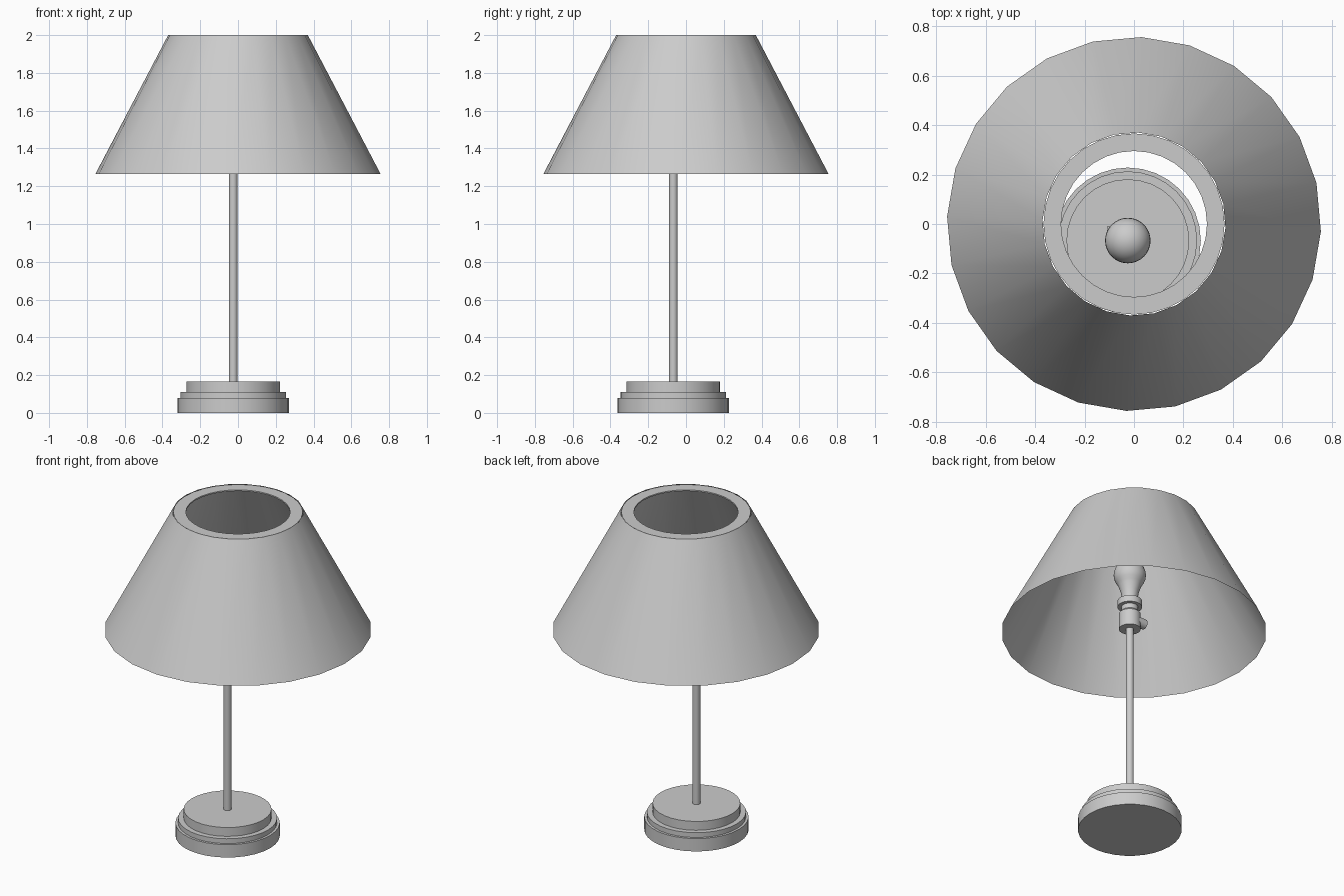
import bpy, math

if "Cube" in bpy.data.objects:
    bpy.data.objects.remove(bpy.data.objects["Cube"])

grey = bpy.data.materials.new("plain grey")
grey.diffuse_color = (0.6, 0.6, 0.6, 1)
grey.use_nodes = True
grey.node_tree.nodes["Principled BSDF"].inputs["Base Color"].default_value = grey.diffuse_color
AX, AY = -0.025, -0.067  # axis of the stand


def lathe(name, profile, sides=32, loc=(AX, AY, 0), turn=0.0, rot=(0, 0, 0), closed=False, angle=35):
    """Spin (radius, height) points about z; end points at radius 0 become poles."""
    verts, rings, faces = [], [], []
    for r, z in profile:
        n = 1 if r == 0 else sides
        rings.append([len(verts) + i for i in range(n)])
        for i in range(n):
            a = turn + 2 * math.pi * i / sides
            verts.append((r * math.cos(a), r * math.sin(a), z))
    pairs = list(zip(rings, rings[1:]))
    if closed:
        pairs.append((rings[-1], rings[0]))
    for a, b in pairs:
        for i in range(sides):
            j = (i + 1) % sides
            if len(a) == 1:
                faces.append((a[0], b[j], b[i]))
            elif len(b) == 1:
                faces.append((a[i], a[j], b[0]))
            else:
                faces.append((a[i], a[j], b[j], b[i]))
    me = bpy.data.meshes.new(name)
    me.from_pydata(verts, [], faces)
    me.materials.append(grey)
    ob = bpy.data.objects.new(name, me)
    ob.location, ob.rotation_euler = loc, rot
    bpy.context.collection.objects.link(ob)
    bpy.ops.object.select_all(action='DESELECT')
    ob.select_set(True)
    bpy.context.view_layer.objects.active = ob
    bpy.ops.object.shade_smooth_by_angle(angle=math.radians(angle))
    return ob


def disc(name, r, z0, z1, **kw):
    return lathe(name, [(0, z0), (r, z0), (r, z1), (0, z1)], **kw)


# Stepped base
disc("base_bottom", 0.295, 0, 0.08)
disc("base_middle", 0.28, 0.08, 0.11)
disc("base_top", 0.248, 0.11, 0.165)

# Pole
disc("pole", 0.0225, 0.165, 1.33, sides=20)

# Socket with collar, and the side switch knob
lathe("socket", [(0, 1.32), (0.062, 1.32), (0.062, 1.42), (0.048, 1.435),
                 (0.048, 1.465), (0.07, 1.465), (0.07, 1.505), (0, 1.505)])
disc("switch_knob", 0.03, 0, 0.075, sides=16, loc=(-0.035, -0.04, 1.37),
     rot=(0, -math.pi / 2, 0))

# Bulb: flared neck running into a sphere
R, C = 0.092, 1.675
neck = [(0, 1.5), (0.046, 1.5), (0.046, 1.53), (0.052, 1.565), (0.064, 1.6)]
ball = [(R * math.cos(t), C + R * math.sin(t))
        for t in (math.radians(-40 + 13 * i) for i in range(10))]
lathe("bulb", neck + ball + [(0, C + R)])

# Open conical shade and the flat ring in its top
lathe("shade", [(0.756, 1.264), (0.37, 2.0)], sides=24, loc=(0, 0, 0),
      turn=math.radians(-2.3))
lathe("shade_ring", [(0.295, 1.99), (0.366, 1.99), (0.366, 1.998), (0.295, 1.998)],
      sides=32, loc=(0, 0, 0), closed=True)
